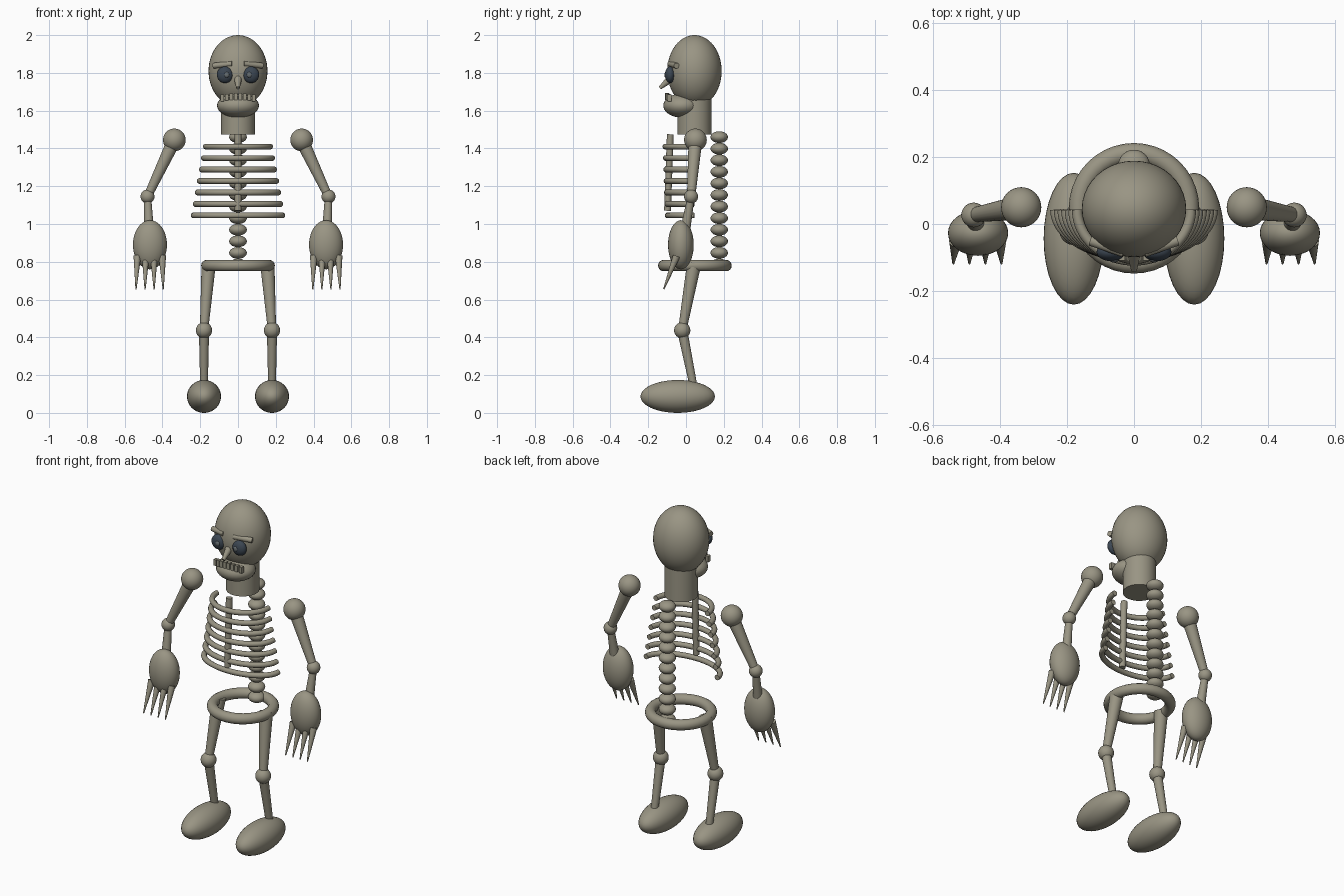
import bpy, math
from mathutils import Vector

if "Cube" in bpy.data.objects:
    bpy.data.objects.remove(bpy.data.objects["Cube"])


def material(name, rgb):
    m = bpy.data.materials.new(name)
    m.diffuse_color = (*rgb, 1)
    m.use_nodes = True
    m.node_tree.nodes["Principled BSDF"].inputs["Base Color"].default_value = m.diffuse_color
    return m


BONE = material("old_bone", (0.32, 0.30, 0.23))
DARK = material("dark_slate", (0.045, 0.062, 0.085))
GREY = material("pupil_grey", (0.13, 0.15, 0.16))


def finish(name, mat):
    ob = bpy.context.object
    ob.name = name
    ob.data.materials.append(mat)
    bpy.ops.object.shade_smooth_by_angle(angle=math.radians(50))
    return ob


def ball(name, loc, size, mat=BONE, seg=32, rings=20):
    bpy.ops.mesh.primitive_uv_sphere_add(segments=seg, ring_count=rings, location=loc)
    ob = bpy.context.object
    ob.scale = size if isinstance(size, tuple) else (size,) * 3
    bpy.ops.object.transform_apply(location=False, rotation=False, scale=True)
    return finish(name, mat)


def rod(name, a, b, r1, r2, mat=BONE, sides=20):
    """Tapered round bar from point a to point b."""
    a, b = Vector(a), Vector(b)
    d = b - a
    bpy.ops.mesh.primitive_cone_add(vertices=sides, radius1=r1, radius2=r2,
                                    depth=d.length, location=(a + b) / 2)
    bpy.context.object.rotation_euler = d.to_track_quat('Z', 'Y').to_euler()
    return finish(name, mat)


# Head, jaw and neck
ball("cranium", (0, 0.045, 1.81), (0.156, 0.144, 0.19), seg=40, rings=28)
ball("jaw", (0, -0.02, 1.627), (0.111, 0.1, 0.064))
rod("neck", (0, 0.045, 1.475), (0, 0.045, 1.68), 0.09, 0.09, sides=32)
rod("nose", (0, -0.075, 1.775), (0, -0.138, 1.72), 0.023, 0.009)

# Upper teeth on a shallow arc
for i in range(8):
    x = -0.084 + 0.024 * i
    y = -0.1 + 1.8 * x * x
    z = 1.675 - 1.2 * x * x
    bpy.ops.mesh.primitive_cube_add(size=1, location=(x, y, z))
    bpy.context.object.scale = (0.018, 0.022, 0.036)
    bpy.ops.object.transform_apply(location=False, rotation=False, scale=True)
    finish("tooth", BONE)

# Spine
for i in range(12):
    ball("vertebra", (0, 0.176, 1.46 - 0.0613 * i), (0.047, 0.046, 0.031), seg=24, rings=14)

# Breastbone and half-hoop ribs, widening downwards
rod("breastbone", (0, -0.083, 1.475), (0, -0.098, 1.07), 0.018, 0.018)
for i in range(7):
    t = i / 6
    rx, ry = 0.17 + 0.065 * t, 0.152 - 0.012 * t
    cu = bpy.data.curves.new("rib", 'CURVE')
    cu.dimensions = '3D'
    cu.bevel_depth = 0.0155
    cu.bevel_resolution = 3
    cu.use_fill_caps = True
    sp = cu.splines.new('POLY')
    n = 32
    sp.points.add(n)
    for k in range(n + 1):
        a = math.pi * k / n
        sp.points[k].co = (rx * math.cos(a), 0.043 - ry * math.sin(a), 1.41 - 0.0608 * i, 1)
    ob = bpy.data.objects.new("rib", cu)
    bpy.context.collection.objects.link(ob)
    bpy.ops.object.select_all(action='DESELECT')
    ob.select_set(True)
    bpy.context.view_layer.objects.active = ob
    bpy.ops.object.convert(target='MESH')
    finish("rib", BONE)

# Pelvis ring
bpy.ops.mesh.primitive_torus_add(major_radius=0.165, minor_radius=0.03, major_segments=40,
                                 minor_segments=16, location=(0, 0.047, 0.78))
finish("pelvis", BONE)

# Paired parts
for s, side in ((-1, "right"), (1, "left")):
    # Eyes and brows
    ball(side + "_eye", (s * 0.069, -0.084, 1.79), (0.043, 0.027, 0.044), DARK, 24, 16)
    ball(side + "_pupil", (s * 0.06, -0.107, 1.79), (0.014, 0.008, 0.015), GREY, 16, 10)
    rod(side + "_brow", (s * 0.13, -0.05, 1.838), (s * 0.03, -0.085, 1.848), 0.015, 0.015)

    # Arm
    elbow = (s * 0.479, 0.027, 1.145)
    ball(side + "_shoulder", (s * 0.337, 0.05, 1.445), 0.06)
    rod(side + "_upper_arm", (s * 0.337, 0.05, 1.445), elbow, 0.037, 0.022)
    ball(side + "_elbow", elbow, 0.037, seg=24, rings=16)
    rod(side + "_forearm", elbow, (s * 0.472, -0.002, 0.98), 0.019, 0.026)
    ball(side + "_hand", (s * 0.466, -0.027, 0.89), (0.09, 0.068, 0.13))
    for k in range(4):
        u = k - 1.5
        rod(side + "_finger", (s * (0.467 + 0.044 * u), -0.05, 0.83),
            (s * (0.468 + 0.048 * u), -0.118, 0.655), 0.02, 0.003, sides=12)

    # Leg
    knee = (s * 0.18, -0.02, 0.437)
    rod(side + "_thigh", (s * 0.155, 0.043, 0.79), knee, 0.038, 0.022)
    ball(side + "_knee", knee, 0.043, seg=24, rings=16)
    rod(side + "_shin", knee, (s * 0.18, 0.042, 0.13), 0.027, 0.02)
    ball(side + "_foot", (s * 0.18, -0.044, 0.087), (0.09, 0.197, 0.087))
